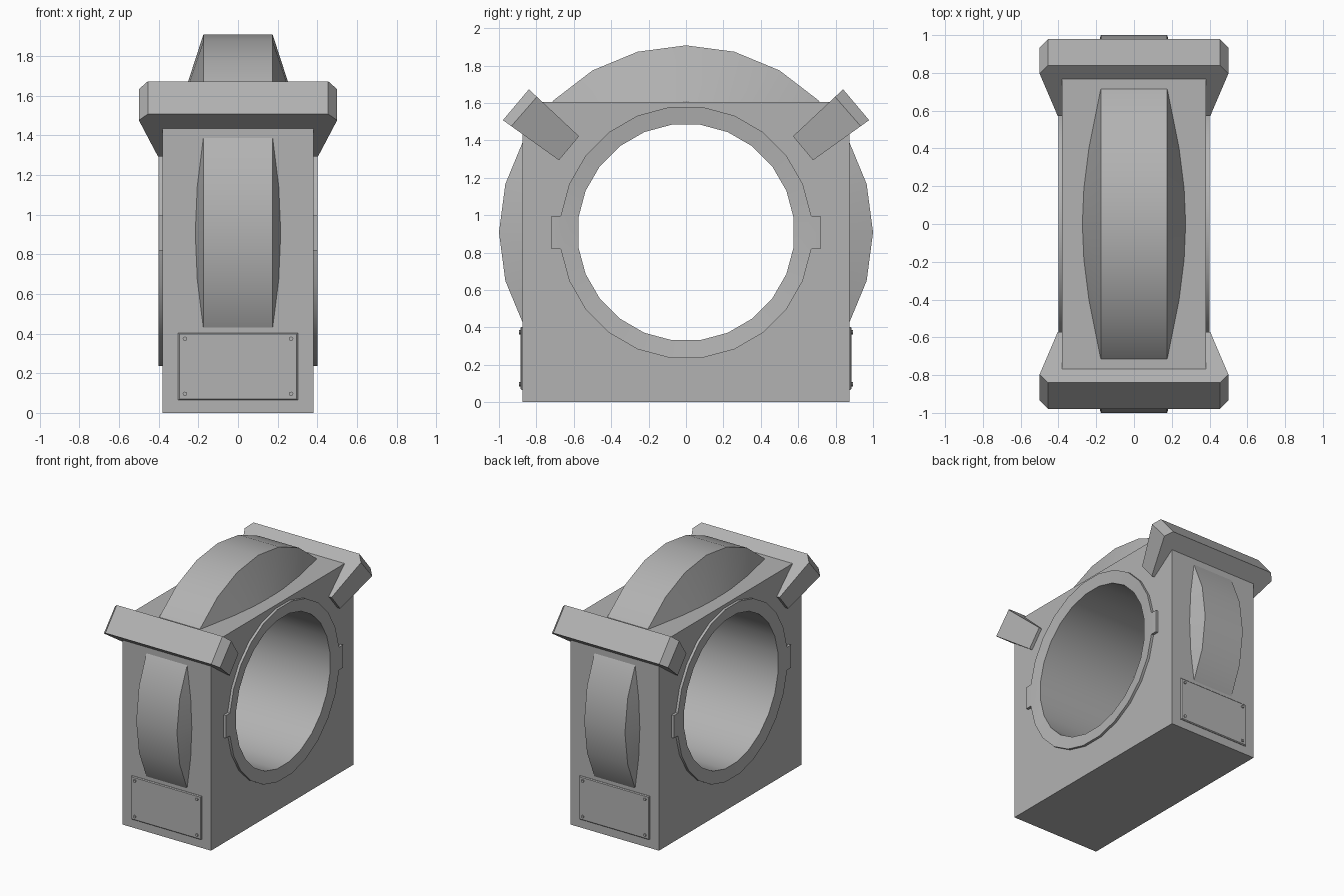
import bpy, bmesh
from math import sin, cos, pi, radians
from mathutils import Matrix

if "Cube" in bpy.data.objects:
    bpy.data.objects.remove(bpy.data.objects["Cube"])

CZ = 0.908   # height of the bore axis
N = 24       # sides of all round parts

grey = bpy.data.materials.new("dark_grey")
grey.diffuse_color = (0.45, 0.45, 0.45, 1)
grey.use_nodes = True
grey.node_tree.nodes["Principled BSDF"].inputs["Base Color"].default_value = grey.diffuse_color


def finish(name, bm, smooth=False):
    bmesh.ops.recalc_face_normals(bm, faces=bm.faces)
    me = bpy.data.meshes.new(name)
    bm.to_mesh(me)
    bm.free()
    me.materials.append(grey)
    ob = bpy.data.objects.new(name, me)
    bpy.context.collection.objects.link(ob)
    if smooth:
        bpy.ops.object.select_all(action='DESELECT')
        ob.select_set(True)
        bpy.context.view_layer.objects.active = ob
        bpy.ops.object.shade_smooth_by_angle(angle=radians(30))
    return ob


def lathe(profile, phase):
    """Turn a closed (x, radius) profile around the bore axis."""
    bm = bmesh.new()
    rings = []
    for k in range(N):
        a = 2 * pi * (k + phase) / N
        rings.append([bm.verts.new((x, r * cos(a), CZ + r * sin(a))) for x, r in profile])
    m = len(profile)
    for k in range(N):
        p, q = rings[k], rings[(k + 1) % N]
        for i in range(m):
            j = (i + 1) % m
            bm.faces.new((p[i], p[j], q[j], q[i]))
    return bm


def loft(sections):
    """Join four-cornered sections into a closed solid."""
    bm = bmesh.new()
    rings = [[bm.verts.new(c) for c in s] for s in sections]
    for p, q in zip(rings, rings[1:]):
        for i in range(4):
            j = (i + 1) % 4
            bm.faces.new((p[i], p[j], q[j], q[i]))
    bm.faces.new(rings[0])
    bm.faces.new(rings[-1])
    return bm


# Housing block with a round hole
bm = bmesh.new()
bmesh.ops.create_cube(bm, size=1, matrix=Matrix.Translation((0, 0, 0.8025)) @ Matrix.Diagonal((0.76, 1.75, 1.605, 1)))
body = finish("housing_block", bm)
bm = bmesh.new()
bmesh.ops.create_cone(bm, cap_ends=True, segments=N, radius1=0.63, radius2=0.63, depth=2,
                      matrix=Matrix.Translation((0, 0, CZ)) @ Matrix.Rotation(pi / 2, 4, 'Y'))
cutter = finish("hole_cutter", bm)
cutter.hide_render = True
mod = body.modifiers.new("hole", 'BOOLEAN')
mod.object = cutter
mod.solver = 'EXACT'
bpy.context.view_layer.objects.active = body
bpy.ops.object.modifier_apply(modifier=mod.name)
bpy.data.objects.remove(cutter)

# Bore sleeve with a key on the front and back
bm = lathe([(-0.388, 0.581), (0.388, 0.581), (0.4, 0.676), (-0.4, 0.676)], 0.5)
bmesh.ops.recalc_face_normals(bm, faces=bm.faces)
keys = [f for f in bm.faces if abs(f.normal.y) > 0.999 and abs(f.calc_center_median().y) > 0.65]
for f in bmesh.ops.extrude_discrete_faces(bm, faces=keys)["faces"]:
    s = 1 if f.calc_center_median().y > 0 else -1
    for v in f.verts:
        v.co.y = 0.72 * s
finish("bore_sleeve", bm, True)

# Large ring with sloping sides, showing through the block and cut off below
bm = lathe([(-0.175, 1.0), (0.175, 1.0), (0.2725, 0.7), (-0.2725, 0.7)], 0)
cut = bmesh.ops.bisect_plane(bm, geom=bm.verts[:] + bm.edges[:] + bm.faces[:], plane_co=(0, 0, 0.3),
                             plane_no=(0, 0, -1), clear_outer=True)
bmesh.ops.holes_fill(bm, edges=[e for e in bm.edges if e.is_boundary])
finish("outer_ring", bm, True)

for s, side in ((-1, "front"), (1, "back")):
    # Slanted corner bar: (half width, upper y/z, lower y/z) from inner end to outer end
    bar = [(0.404, 0.572, 1.422, 0.679, 1.294),
           (0.5, 0.797, 1.633, 0.934, 1.476),
           (0.455, 0.84, 1.673, 0.979, 1.508)]
    finish(side + "_corner_bar", loft([[(-w, s * y1, z1), (w, s * y1, z1), (w, s * y2, z2), (-w, s * y2, z2)]
                                       for w, y1, z1, y2, z2 in bar]))
    # Cover plate with a slim bevel
    plate = [(0.302, 0.87, 0.169), (0.302, 0.879, 0.169), (0.296, 0.885, 0.163)]
    finish(side + "_plate", loft([[(-w, s * y, 0.234 - h), (w, s * y, 0.234 - h),
                                   (w, s * y, 0.234 + h), (-w, s * y, 0.234 + h)] for w, y, h in plate]))
    # Plate rivets
    bm = bmesh.new()
    for x in (-0.268, 0.268):
        for z in (0.096, 0.374):
            bmesh.ops.create_cone(bm, cap_ends=True, segments=8, radius1=0.011, radius2=0.011, depth=0.016,
                                  matrix=Matrix.Translation((x, s * 0.885, z)) @ Matrix.Rotation(pi / 2, 4, 'X'))
    finish(side + "_rivets", bm)
